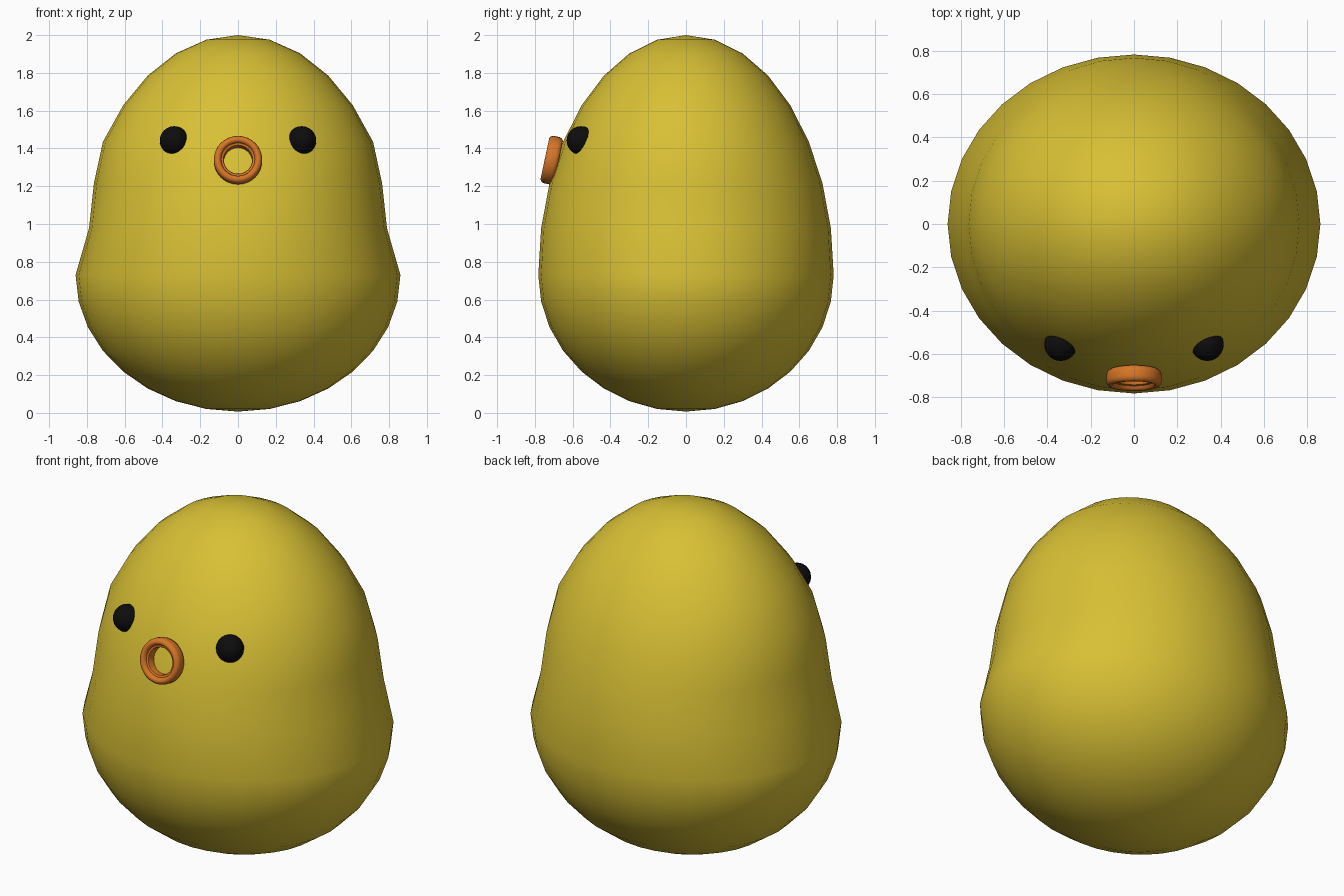
import bpy, bmesh, math
from mathutils import Matrix, Vector

if "Cube" in bpy.data.objects:
    bpy.data.objects.remove(bpy.data.objects["Cube"], do_unlink=True)


def material(name, rgb):
    mat = bpy.data.materials.new(name)
    mat.use_nodes = True
    mat.diffuse_color = (*rgb, 1)
    mat.node_tree.nodes["Principled BSDF"].inputs["Base Color"].default_value = (*rgb, 1)
    return mat


def add_object(name, bm, mat, angle):
    bmesh.ops.recalc_face_normals(bm, faces=bm.faces)
    mesh = bpy.data.meshes.new(name)
    bm.to_mesh(mesh)
    bm.free()
    mesh.materials.append(mat)
    obj = bpy.data.objects.new(name, mesh)
    bpy.context.collection.objects.link(obj)
    bpy.ops.object.select_all(action="DESELECT")
    obj.select_set(True)
    bpy.context.view_layer.objects.active = obj
    bpy.ops.object.shade_smooth_by_angle(angle=math.radians(angle))
    return obj


yellow = material("yellow", (0.69, 0.53, 0.035))
orange = material("orange", (0.67, 0.18, 0.02))
black = material("black", (0.004, 0.004, 0.004))

# Body: a sphere stretched into an egg above its widest ring, pinched at the sides
WAIST, UPPER, LOWER = 0.73, 1.27, 0.723
bm = bmesh.new()
bmesh.ops.create_uvsphere(bm, u_segments=32, v_segments=16, radius=1)
for v in bm.verts:
    pinch = 1.0
    if 0.1 < v.co.z < 0.3:
        pinch = 0.935
    elif 0.3 < v.co.z < 0.5:
        pinch = 0.96
    v.co.x *= 0.86 * pinch
    v.co.y *= 0.782
    v.co.z = WAIST + v.co.z * (UPPER if v.co.z > 0 else LOWER)
add_object("body", bm, yellow, 40)

# Eyes: balls half sunk into the head
for side, x in (("left", 0.338), ("right", -0.338)):
    bm = bmesh.new()
    bmesh.ops.create_uvsphere(bm, u_segments=24, v_segments=12, radius=0.076,
                              matrix=Matrix.Translation((x, -0.556, 1.442)))
    add_object(side + "_eye", bm, black, 60)

# Beak: an open ring with a stepped inner lip, tilted to follow the face
section = [(0.075, -0.037), (0.113, -0.037), (0.124, -0.028), (0.128, -0.015),
           (0.128, 0.015), (0.124, 0.028), (0.113, 0.037), (0.102, 0.037),
           (0.093, 0.03), (0.089, 0.018), (0.078, 0.015), (0.075, 0.008)]
bm = bmesh.new()
verts = [bm.verts.new((r, 0, d)) for r, d in section]
edges = [bm.edges.new((verts[i - 1], verts[i])) for i in range(len(verts))]
bmesh.ops.spin(bm, geom=verts + edges, cent=(0, 0, 0), axis=(0, 0, 1),
               angle=math.tau, steps=32)
bmesh.ops.remove_doubles(bm, verts=bm.verts, dist=0.0005)
tilt = Matrix.Rotation(math.radians(78), 4, "X")
bmesh.ops.transform(bm, matrix=Matrix.Translation((0, -0.711, 1.338)) @ tilt, verts=bm.verts)
add_object("beak", bm, orange, 40)
